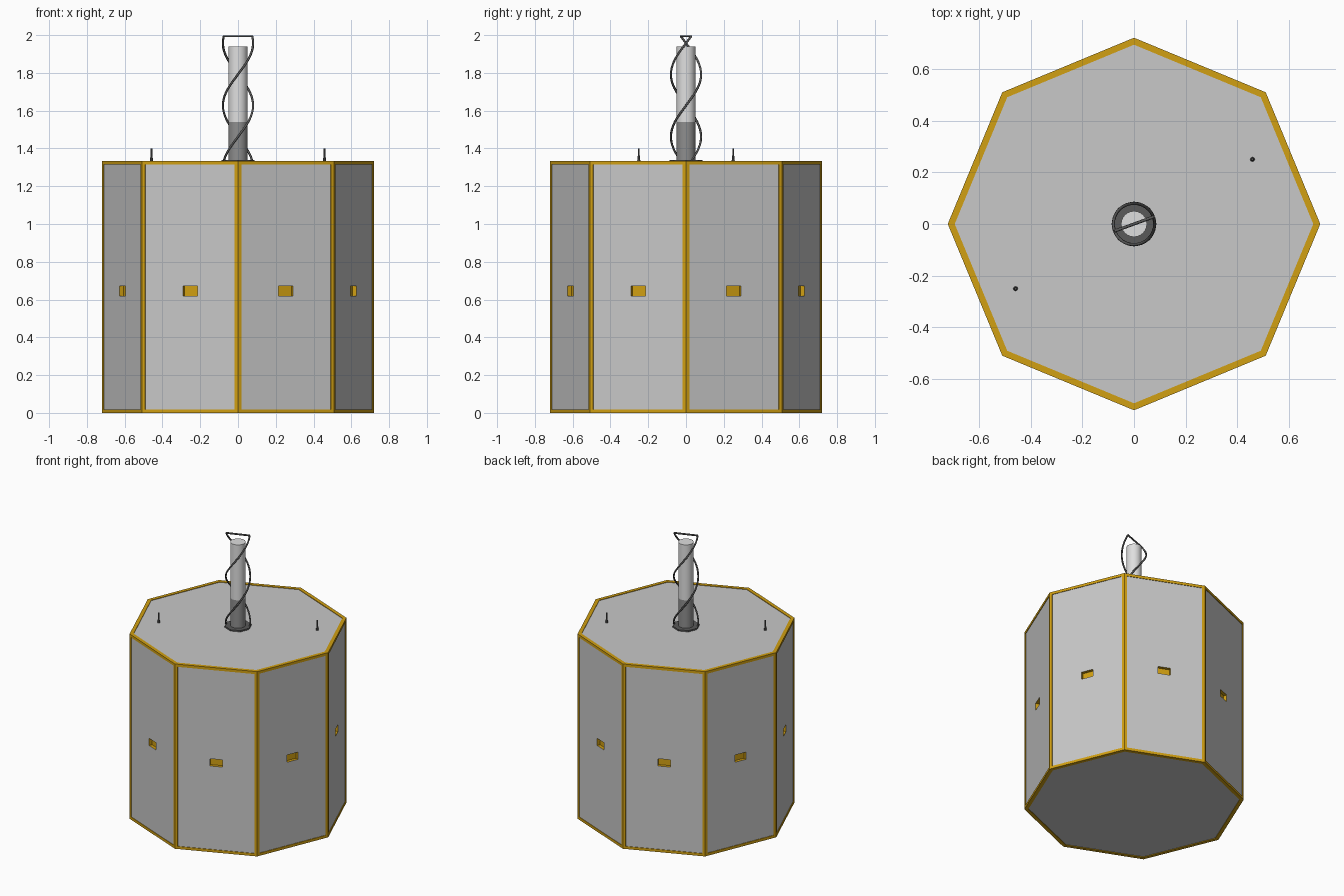
import bpy, bmesh
from math import cos, sin, pi, radians
from mathutils import Vector

cube = bpy.data.objects.get("Cube")
if cube:
    bpy.data.objects.remove(cube, do_unlink=True)


def material(name, color):
    m = bpy.data.materials.new(name)
    m.use_nodes = True
    m.diffuse_color = (*color, 1)
    m.node_tree.nodes["Principled BSDF"].inputs["Base Color"].default_value = (*color, 1)
    return m


GOLD = material("gold frame", (0.64, 0.35, 0.006))
GREY = material("panel grey", (0.58, 0.58, 0.58))
LIGHT = material("pale grey", (0.74, 0.74, 0.74))
MID = material("mid grey", (0.27, 0.27, 0.27))
DARK = material("dark grey", (0.10, 0.10, 0.10))

R, TOP = 0.72, 1.333          # body corner radius and height
FRAME, STEP = 0.027, 0.004    # frame width and panel recess
SLOT_W, SLOT_H, SLOT_Z, SLOT_D = 0.085, 0.052, 0.645, 0.022


def finish(bm, name, mats):
    mesh = bpy.data.meshes.new(name)
    bm.normal_update()
    bm.to_mesh(mesh)
    bm.free()
    obj = bpy.data.objects.new(name, mesh)
    bpy.context.collection.objects.link(obj)
    for m in mats:
        mesh.materials.append(m)
    return obj


def sink(bm, face, depth):
    """Push a face straight inwards, leaving walls; returns the new face."""
    n = face.normal.copy()
    new = bmesh.ops.extrude_discrete_faces(bm, faces=[face])["faces"][0]
    bmesh.ops.translate(bm, verts=new.verts, vec=-n * depth)
    new.normal_update()
    return new


def cone(name, r1, r2, z0, z1, mat, x=0, y=0, sides=24):
    bpy.ops.mesh.primitive_cone_add(vertices=sides, radius1=r1, radius2=r2,
                                    depth=z1 - z0, location=(x, y, (z0 + z1) / 2))
    obj = bpy.context.object
    obj.name = name
    obj.data.materials.append(mat)
    if sides > 8:
        bpy.ops.object.shade_smooth_by_angle(angle=radians(40))
    return obj


# Eight-sided body: gold frame, sunken grey panels, a gold slot in each side
bm = bmesh.new()
bmesh.ops.create_cone(bm, cap_ends=True, segments=8, radius1=R, radius2=R, depth=TOP)
bmesh.ops.translate(bm, verts=bm.verts, vec=(0, 0, TOP / 2))
bm.normal_update()
for face in list(bm.faces):
    bmesh.ops.inset_individual(bm, faces=[face], thickness=FRAME)
    face.normal_update()
    panel = sink(bm, face, STEP)
    panel.material_index = 1
    n = panel.normal.copy()
    if abs(n.z) > 0.5:
        continue
    mid = panel.calc_center_median()
    mid.z = SLOT_Z
    side = Vector((0, 0, 1)).cross(n)
    ring = bmesh.ops.inset_individual(bm, faces=[panel], thickness=0.1)["faces"]
    for f in ring:
        f.material_index = 1
    for v in panel.verts:
        sx = 1 if (v.co - mid).dot(side) > 0 else -1
        sz = 1 if v.co.z > SLOT_Z else -1
        v.co = mid + side * sx * SLOT_W / 2 + Vector((0, 0, sz * SLOT_H / 2))
    panel.normal_update()
    panel.material_index = 0
    sink(bm, panel, SLOT_D).material_index = 0
finish(bm, "body", [GOLD, GREY])

# Central mast on a thin base plate
ROOF = TOP - STEP
cone("mast_base", 0.088, 0.088, ROOF, ROOF + 0.01, DARK, sides=8)
cone("mast_lower", 0.05, 0.05, ROOF, 1.54, MID)
cone("mast_upper", 0.05, 0.05, 1.54, 1.94, LIGHT)

# Two wires wound one full turn round the mast, joined by a bar on top
WIRE, COIL, Z_BAR, STEPS = 0.006, 0.08, 1.994, 32


def coil_point(t, phase):
    a = radians(20) + phase - 2 * pi * t
    return (COIL * cos(a), COIL * sin(a), Z_BAR - t * (Z_BAR - ROOF - 0.005))


first = [coil_point(i / STEPS, 0) for i in range(STEPS + 1)]
second = [coil_point(i / STEPS, pi) for i in range(STEPS + 1)]
curve = bpy.data.curves.new("helix_wire", "CURVE")
curve.dimensions = "3D"
curve.bevel_depth = WIRE
curve.bevel_resolution = 1
curve.use_fill_caps = True
for path in (first, second, [first[0], second[0]]):
    spline = curve.splines.new("POLY")
    spline.points.add(len(path) - 1)
    for p, co in zip(spline.points, path):
        p.co = (*co, 1)
curve.materials.append(DARK)
bpy.context.collection.objects.link(bpy.data.objects.new("helix_wire", curve))

# Two small whip aerials on opposite sides of the roof
for label, s in (("left", 1), ("right", -1)):
    x, y = 0.458 * s, 0.25 * s
    cone(label + "_aerial_foot", 0.009, 0.005, ROOF, 1.365, DARK, x, y, 8)
    cone(label + "_aerial_tip", 0.005, 0.005, 1.365, 1.4, DARK, x, y, 8)
